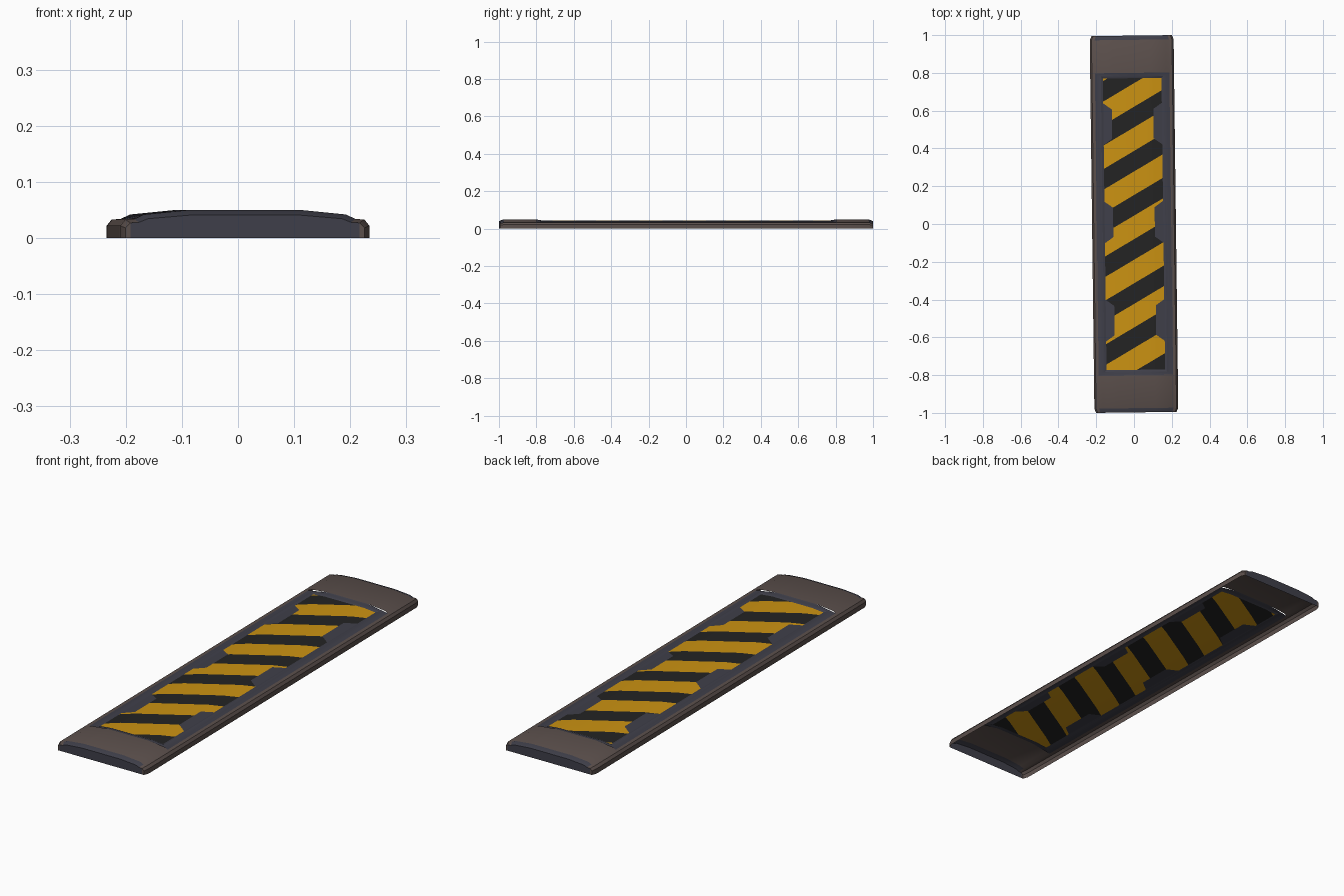
import bpy, bmesh
from mathutils import Matrix, Vector

if "Cube" in bpy.data.objects:
    bpy.data.objects.remove(bpy.data.objects["Cube"])

TURN = Matrix.Rotation(0.0125, 4, 'Z')   # the whole plate sits slightly skewed


def material(name, rgb):
    m = bpy.data.materials.new(name)
    m.diffuse_color = (*rgb, 1)
    m.use_nodes = True
    m.node_tree.nodes["Principled BSDF"].inputs["Base Color"].default_value = m.diffuse_color
    return m


BROWN = material("brown_metal", (0.105, 0.079, 0.072))
SLATE = material("slate_metal", (0.050, 0.050, 0.068))
YELLOW = material("hazard_yellow", (0.60, 0.29, 0.006))
BLACK = material("hazard_black", (0.017, 0.017, 0.017))

# Half cross-section of the raised plate, from the centre to the foot
PROFILE = [(0, 0.05), (0.1, 0.05), (0.18, 0.042), (0.197, 0.034),
           (0.213, 0.033), (0.222, 0.022), (0.222, 0)]


def arch(x):
    x = abs(x)
    for (x0, z0), (x1, z1) in zip(PROFILE, PROFILE[1:]):
        if x <= x1:
            return z0 + (z1 - z0) * (x - x0) / (x1 - x0)
    return 0


def mirrored(half):
    return [(-x, z) for x, z in reversed(half[1:])] + list(half)


def loft(bm, rows, closed=False):
    vs = [[bm.verts.new(p) for p in row] for row in rows]
    n = len(rows[0])
    for a, b in zip(vs, vs[1:]):
        for i in range(n if closed else n - 1):
            j = (i + 1) % n
            bm.faces.new((a[i], a[j], b[j], b[i]))


def finish(name, bm, mats, rule=None):
    bmesh.ops.remove_doubles(bm, verts=bm.verts, dist=1e-5)
    bmesh.ops.recalc_face_normals(bm, faces=bm.faces)
    bm.faces.ensure_lookup_table()
    # open shell: make sure the sheet faces upward
    if sum(f.normal.z * f.calc_area() for f in bm.faces) < 0:
        bmesh.ops.reverse_faces(bm, faces=bm.faces)
    if rule:
        for f in bm.faces:
            f.material_index = rule(f.calc_center_median())
    bm.transform(TURN)
    me = bpy.data.meshes.new(name)
    bm.to_mesh(me)
    bm.free()
    for m in mats:
        me.materials.append(m)
    ob = bpy.data.objects.new(name, me)
    bpy.context.collection.objects.link(ob)
    bpy.ops.object.select_all(action='DESELECT')
    ob.select_set(True)
    bpy.context.view_layer.objects.active = ob
    bpy.ops.object.shade_smooth_by_angle(angle=0.45)


# Raised end caps with a bevelled slate nose
for side, name in ((-1, "front_end_cap"), (1, "rear_end_cap")):
    sec = mirrored(PROFILE)
    bm = bmesh.new()
    nose = [(x * 0.96, side * 0.9973, z * 0.82) for x, z in sec]
    loft(bm, [[(x, y, 0) for x, y, z in nose], nose,
              [(x, side * 0.975, z) for x, z in sec],
              [(x, side * 0.8, z) for x, z in sec]])
    bmesh.ops.dissolve_degenerate(bm, dist=1e-6, edges=bm.edges)
    finish(name, bm, [BROWN, SLATE],
           lambda c: 1 if abs(c.y) > 0.98 and abs(c.x) < 0.2 else 0)

# Side rails
for side, name in ((-1, "left_rail"), (1, "right_rail")):
    bm = bmesh.new()
    loft(bm, [[(side * x, y, z) for x, z in PROFILE[3:]] for y in (-0.8, 0.8)])
    finish(name, bm, [BROWN])


# Frame: nested rings that follow the arch
def ring(hx, hy, drop):
    xs = [-hx, -0.1, 0, 0.1, hx]
    pts = [(x, -hy) for x in xs] + [(x, hy) for x in reversed(xs)]
    return [(x, y, arch(x) - drop) for x, y in pts]


bm = bmesh.new()
loft(bm, [ring(0.197, 0.80, 0), ring(0.186, 0.79, 0.003),
          ring(0.166, 0.782, 0.003), ring(0.155, 0.772, 0.007)], closed=True)
finish("panel_frame", bm, [SLATE])

# Striped panel, cut along stripe edges and side tab edges
PITCH, HALF, SLOPE, START = 0.232, 0.054, 0.58, 0.098
TABS = (0.53, 0.01, -0.51)
xs = mirrored([(x, 0) for x in (0, 0.1, 0.11, 0.155)])
bm = bmesh.new()
loft(bm, [[(x, y, arch(x) - 0.007) for x, _ in xs] for y in (-0.772, 0.772)])


def cut(co, no, faces):
    geom = set(faces)
    for f in faces:
        geom.update(f.edges)
        geom.update(f.verts)
    bmesh.ops.bisect_plane(bm, geom=list(geom), plane_co=co, plane_no=no, dist=1e-6)


for k in range(-5, 6):
    for h in (-HALF, HALF):
        cut((0, START + PITCH * k + h, 0), (-SLOPE, 1, 0), bm.faces[:])
for s in (-1, 1):
    for yc in TABS:
        for e in (-1, 1):
            d = Vector((s * 0.045, e * 0.032, 0))
            strip = [f for f in bm.faces if s * f.calc_center_median().x > 0.11]
            cut((s * 0.11, yc + e * 0.078, 0), (-d.y, d.x, 0), strip)


def paint(c):
    reach = 0.078 + (abs(c.x) - 0.11) * 0.032 / 0.045
    if abs(c.x) > 0.11 and any(abs(c.y - t) < reach for t in TABS):
        return 2
    q = (c.y - SLOPE * c.x - START) / PITCH
    return 1 if abs(q - round(q)) * PITCH < HALF else 0


finish("striped_panel", bm, [YELLOW, BLACK, SLATE], paint)
